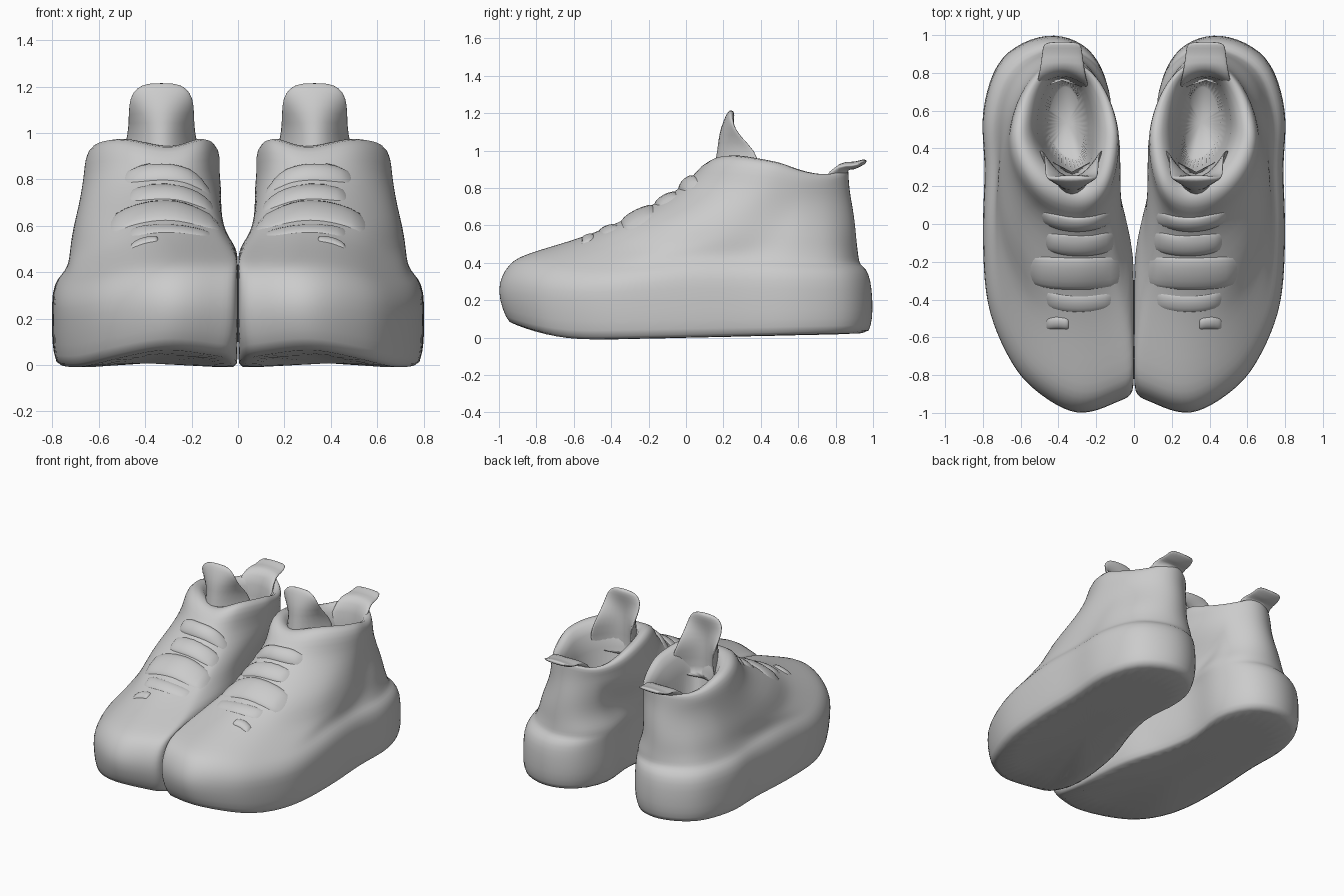
import bpy, bmesh
from math import cos, sin, pi, sqrt, hypot
from mathutils import Vector
from mathutils.bvhtree import BVHTree

cube = bpy.data.objects.get("Cube")
if cube:
    bpy.data.objects.remove(cube)

grey = bpy.data.materials.new("plain_grey")
grey.use_nodes = True
grey.diffuse_color = (0.6, 0.6, 0.6, 1)
grey.node_tree.nodes["Principled BSDF"].inputs["Base Color"].default_value = (0.6, 0.6, 0.6, 1)


def finish(name, bm, subdivisions=1):
    """Turn a bmesh into a smooth object mirrored into a pair."""
    bmesh.ops.recalc_face_normals(bm, faces=bm.faces)
    mesh = bpy.data.meshes.new(name)
    bm.to_mesh(mesh)
    bm.free()
    mesh.materials.append(grey)
    obj = bpy.data.objects.new(name, mesh)
    bpy.context.collection.objects.link(obj)
    mesh.shade_smooth()
    if subdivisions:
        sub = obj.modifiers.new("smooth", 'SUBSURF')
        sub.levels = sub.render_levels = subdivisions
    pair = obj.modifiers.new("pair", 'MIRROR')
    pair.use_mirror_merge = False
    return obj


def skin(bm, rings, closed=True, caps=True):
    """Bridge rows of points with quads."""
    rows = [[bm.verts.new(p) for p in ring] for ring in rings]
    count = len(rows[0])
    for a, b in zip(rows, rows[1:]):
        for i in range(count if closed else count - 1):
            j = (i + 1) % count
            bm.faces.new((a[i], a[j], b[j], b[i]))
    if caps:
        bm.faces.new(rows[0])
        bm.faces.new(rows[-1])


def smooth_loop(points, steps):
    """Closed Catmull-Rom curve through the points."""
    n, out = len(points), []
    for i in range(n):
        a, b, c, d = (Vector(points[(i + k) % n]) for k in (-1, 0, 1, 2))
        for s in range(steps):
            t = s / steps
            out.append(b + (c - a) * t / 2 + (a * 2 - b * 5 + c * 4 - d) * t * t / 2
                       + (b * 3 - a - c * 3 + d) * t ** 3 / 2)
    return out


# Footprint of the left shoe, from the toe tip round the outer side
footprint = [(.3, -1), (.52, -.88), (.66, -.71), (.775, -.42), (.8, -.05), (.79, .3),
             (.8, .6), (.7, .88), (.46, 1), (.24, .93), (.13, .7), (.16, .4),
             (.11, .12), (.01, -.18), (-.04, -.55), (-.01, -.86), (.09, -.94)]
outline = [((p.x - .38) / .42, p.y) for p in smooth_loop(footprint, 3)]

# Levels: front z, back z, front y, back y, inner x, outer x
levels = [(-.025, .015, -.9, .96, .02, .76), (-.02, .03, -.95, .98, .0, .785),
          (.07, .1, -.985, 1, -.03, .8), (.22, .2, -1.01, 1, -.04, .8),
          (.33, .31, -.99, .99, -.04, .8), (.39, .37, -.95, .965, -.04, .775),
          (.43, .39, -.9, .93, -.04, .745), (.465, .43, -.8, .925, -.03, .73),
          (.515, .47, -.63, .92, 0, .725), (.56, .52, -.5, .915, .03, .72),
          (.61, .58, -.38, .91, .05, .71), (.69, .66, -.22, .9, .06, .69),
          (.77, .74, -.07, .885, .07, .675), (.85, .8, .02, .875, .08, .665),
          (.94, .84, .05, .87, .075, .66), (1.01, .88, .11, .87, .09, .635),
          (1.0, .87, .2, .83, .15, .57), (.87, .78, .26, .8, .22, .51),
          (.4, .4, .29, .79, .26, .48)]


def shoe_ring(index):
    zf, zb, yf, yb, xin, xout = levels[index]
    roundness = min(1, max(0, (zf - .45) / .3))
    if index == len(levels) - 1:
        roundness = 1
    ring = []
    for u, v in outline:
        r = hypot(u, v)
        u += (u / r - u) * roundness
        v += (v / r - v) * roundness
        u *= 1 - .12 * roundness * max(0, v)
        k = (v + 1) / 2
        x = xin + (xout - xin) * (u + 1) / 2 - .06 * roundness * max(0, -v) ** 2
        y = yf + (yb - yf) * k
        z = zf + (zb - zf) * k
        # toe lift, sloping outer side of the forefoot, wavy edge of the collar
        if zf < .3:
            z += .45 * max(0, -.5 - y) ** 2 * (1 - zf / .3)
        elif zf < .6:
            z -= .13 * max(0, u) ** 2 * max(0, -v)
        if zf > .9:
            z -= .06 * v ** 6 if v < 0 else .025 * sin(pi * v) - .04 * v ** 8
        ring.append((max(x, .001), y, z))
    return ring


body = bmesh.new()
skin(body, [shoe_ring(i) for i in range(len(levels))])
bmesh.ops.recalc_face_normals(body, faces=body.faces)
surface = BVHTree.FromBMesh(body)
finish("shoe_body", body)


def drop(x, y):
    """Height of the shoe surface at a point."""
    hit = surface.ray_cast(Vector((x, y, 3)), Vector((0, 0, -1)))[0]
    return hit.z if hit else 0


def strap(name, y0, half, x0, x1, height, bow=0.0):
    """Padded band that lies across the front of the shoe."""
    rows = []
    for i in range(15):
        e = -1 + i / 7
        taper = sqrt(max(0, 1 - abs(e) ** 5))
        x = (x0 + x1) / 2 + (x1 - x0) / 2 * e
        row = []
        for j in range(9):
            s = cos(pi * j / 8)
            y = y0 + bow * e * e + half * s * (.5 + taper / 2)
            lift = height * taper * sqrt(max(0, 1 - s * s))
            row.append((x, y - lift * .4, drop(x, y) + lift - .012))
        rows.append(row)
    bm = bmesh.new()
    skin(bm, rows, closed=False, caps=False)
    finish(name, bm, 0)


strap("lower_strap", -.26, .09, .05, .56, .028, .02)
strap("middle_strap", -.11, .06, .09, .48, .028, .03)
strap("upper_strap", .0, .04, .1, .5, .03, .05)
strap("tongue_base", -.42, .05, .1, .48, .02, .03)
strap("lace_tip", -.52, .035, .34, .47, .022, -.01)


def sheet(name, x, path):
    """Bent flap: rows of y, z, half width, thickness, backward curl."""
    rings = []
    for i, (y, z, wide, thick, curl) in enumerate(path):
        a, b = path[max(0, i - 1)], path[min(len(path) - 1, i + 1)]
        ty, tz = b[0] - a[0], b[1] - a[1]
        length = hypot(ty, tz)
        ring = []
        for k in range(16):
            u, n = cos(pi * k / 8), sin(pi * k / 8) * thick
            ring.append((x + wide * u, y + curl * u * u - n * tz / length,
                         z + n * ty / length))
        rings.append(ring)
    bm = bmesh.new()
    skin(bm, rings)
    finish(name, bm)


sheet("tongue", .33, [(.19, .75, .18, .05, .17), (.19, .9, .175, .055, .22),
                      (.2, 1, .145, .04, .18), (.205, 1.08, .145, .035, .08),
                      (.225, 1.15, .14, .028, .02), (.24, 1.195, .11, .022, 0),
                      (.245, 1.215, .06, .01, 0)])
sheet("heel_pull_tab", .38, [(.82, .65, .16, .04, -.12), (.82, .85, .14, .045, -.1),
                             (.845, .925, .12, .03, -.03), (.89, .915, .11, .022, 0),
                             (.94, .935, .105, .016, 0), (.965, .947, .09, .01, 0)])
